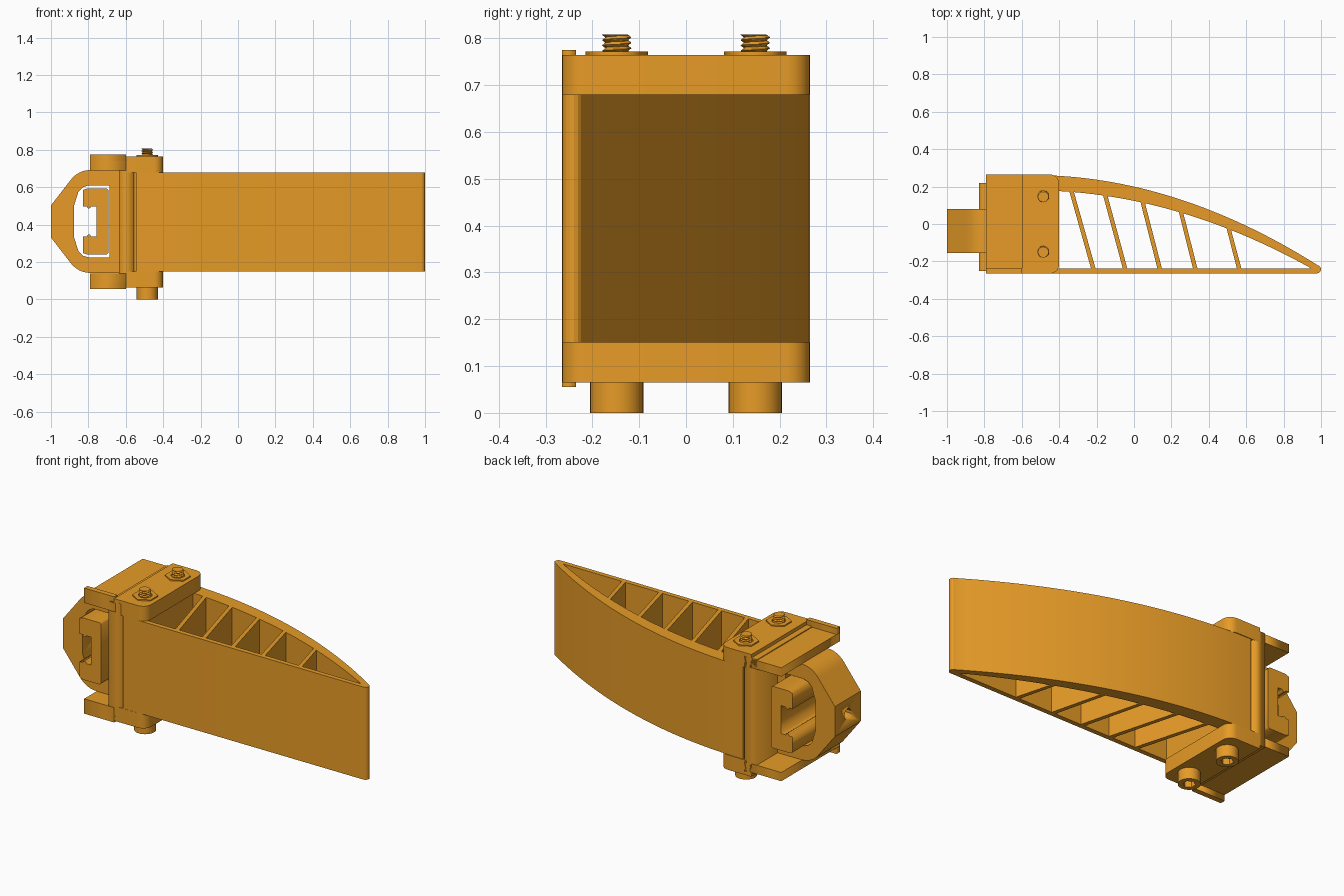
import bpy, bmesh
from math import sin, cos, pi, radians

if "Cube" in bpy.data.objects:
    bpy.data.objects.remove(bpy.data.objects["Cube"])

mat = bpy.data.materials.new("orange_plastic")
mat.diffuse_color = (0.80, 0.33, 0.02, 1)
mat.use_nodes = True
mat.node_tree.nodes["Principled BSDF"].inputs["Base Color"].default_value = mat.diffuse_color


def add_object(name, mesh, smooth=None):
    ob = bpy.data.objects.new(name, mesh)
    bpy.context.collection.objects.link(ob)
    mesh.materials.clear()
    mesh.materials.append(mat)
    if smooth:
        bpy.ops.object.select_all(action='DESELECT')
        bpy.context.view_layer.objects.active = ob
        ob.select_set(True)
        bpy.ops.object.shade_smooth_by_angle(angle=radians(smooth))
    return ob


def prism(name, loops, lo, hi, axis='Z', smooth=None):
    """Extrude an outline (first loop) with holes (other loops) from lo to hi."""
    cu = bpy.data.curves.new(name, 'CURVE')
    cu.dimensions, cu.fill_mode, cu.extrude = '2D', 'BOTH', (hi - lo) / 2
    for loop in loops:
        sp = cu.splines.new('POLY')
        sp.points.add(len(loop) - 1)
        for p, (u, v) in zip(sp.points, loop):
            p.co = (u, v, 0, 1)
        sp.use_cyclic_u = True
    tmp = bpy.data.objects.new(name + "_outline", cu)
    bpy.context.collection.objects.link(tmp)
    dg = bpy.context.evaluated_depsgraph_get()
    mesh = bpy.data.meshes.new_from_object(tmp.evaluated_get(dg))
    bpy.data.objects.remove(tmp)
    bm = bmesh.new()
    bm.from_mesh(mesh)
    bmesh.ops.remove_doubles(bm, verts=bm.verts, dist=1e-5)
    bmesh.ops.recalc_face_normals(bm, faces=bm.faces)
    mid = (lo + hi) / 2
    for v in bm.verts:
        x, y, z = v.co
        v.co = (x, y, z + mid) if axis == 'Z' else (x, mid - z, y)
    bm.to_mesh(mesh)
    bm.free()
    mesh.name = name
    return add_object(name, mesh, smooth)


def rect(x0, x1, y0, y1):
    return [(x0, y0), (x1, y0), (x1, y1), (x0, y1)]


def circle(cx, cy, r, n=32, start=0.0):
    return [(cx + r * cos(start + 2 * pi * i / n), cy + r * sin(start + 2 * pi * i / n)) for i in range(n)]


def arc(cx, cy, r, a0, a1, n=6):
    return [(cx + r * cos(radians(a0 + (a1 - a0) * i / n)),
             cy + r * sin(radians(a0 + (a1 - a0) * i / n))) for i in range(n + 1)]


# Finger: curved back, flat front, slanted ribs between the cells
def outer(x):
    return 0.262 - 0.2055 * (x + 0.55) ** 2


def inner(x):
    return 0.18 - 0.186 * (x + 0.55) ** 2


FLOOR, W = -0.237, 0.024
ribs = [(-0.345, -0.23), (-0.165, -0.06), (0.035, 0.125), (0.24, 0.315), (0.495, 0.55)]
lefts = [(-0.41, -0.41)] + [(t + W, b + W) for t, b in ribs]
rights = ribs + [(0.93, 0.945)]
cells = []
for (lt, lb), (rt, rb) in zip(lefts, rights):
    cells.append([(lb, FLOOR), (rb, FLOOR)] +
                 [(rt + (lt - rt) * i / 8, max(inner(rt + (lt - rt) * i / 8), FLOOR + 0.004)) for i in range(9)])
back = [(0.985 - 1.53 * i / 32, outer(0.985 - 1.53 * i / 32)) for i in range(33)]
finger = [(-0.545, -0.264)] + arc(0.978, -0.242, 0.022, -90, 55) + back
prism("finger", [finger] + cells, 0.15, 0.68, smooth=20)

# Clamp plates above and below the finger, with thin arms and lips
clamp = [(-0.60, -0.265)] + arc(-0.45, -0.215, 0.05, -90, 0) + arc(-0.45, 0.215, 0.05, 0, 90) + [(-0.60, 0.265)]
for tag, s in (("upper", 1), ("lower", -1)):
    def span(a, b):
        return sorted((0.415 + s * a, 0.415 + s * b))
    prism(tag + "_clamp_plate", [clamp], *span(0.265, 0.35), smooth=30)
    prism(tag + "_mount_arm", [rect(-0.79, -0.59, -0.265, 0.265)], *span(0.275, 0.325))
    prism(tag + "_mount_lip", [rect(-0.79, -0.60, -0.265, -0.235)], *span(0.275, 0.36))

# Wall joining the plates, and the core closing the thin slot behind the finger
prism("mount_wall", [rect(-0.635, -0.557, -0.265, 0.265)], 0.085, 0.745)
prism("slot_core", [rect(-0.56, -0.54, -0.235, 0.235)], 0.15, 0.68)


# Ring around the slider; half profiles mirrored about z = 0.417
def mirrored(half, c=0.417):
    return half + [(x, 2 * c - z) for x, z in reversed(half)]


ring_out = mirrored([(-0.635, 0.692)] + arc(-0.79, 0.562, 0.13, 90, 145) + [(-1.0, 0.503)])
ring_in = mirrored([(-0.688, 0.609), (-0.80, 0.609), (-0.83, 0.60), (-0.853, 0.577), (-0.877, 0.50)])
ring = prism("mount_ring", [ring_out, ring_in], -0.155, 0.08, 'Y', smooth=25)

# Bolt hole through the nose of the ring
cut = prism("nose_hole_cutter", [circle(0, 0, 0.03, 24)], -0.1, 0.1)
cut.rotation_euler = (0, pi / 2, 0)
cut.location = (-0.95, -0.037, 0.417)
cut.hide_render = True
cut.display_type = 'WIRE'
mod = ring.modifiers.new("nose_hole", 'BOOLEAN')
mod.operation, mod.object, mod.solver = 'DIFFERENCE', cut, 'EXACT'
bpy.context.view_layer.update()
dg = bpy.context.evaluated_depsgraph_get()
drilled = bpy.data.meshes.new_from_object(ring.evaluated_get(dg))
ring.modifiers.clear()
ring.data = drilled
bpy.data.objects.remove(cut)

# C-shaped slider inside the ring
slider = mirrored([(-0.693, 0.585), (-0.702, 0.594), (-0.805, 0.594), (-0.83, 0.585), (-0.83, 0.497),
                   (-0.808, 0.497)] + arc(-0.797, 0.497, 0.011, 180, 360, 4) + [(-0.757, 0.497)])
prism("slot_slider", [slider], -0.251, 0.22, 'Y')


# Threaded bolt end: radius follows a helix
def thread(name, cx, cy, z0, z1, r, depth, pitch, n=24, rows=28):
    bm = bmesh.new()
    grid = []
    for j in range(rows + 1):
        z = z0 + (z1 - z0) * j / rows
        row = []
        for i in range(n):
            a = 2 * pi * i / n
            f = (z / pitch - i / n) % 1.0
            rr = r - depth * abs(2 * f - 1)
            row.append(bm.verts.new((cx + rr * cos(a), cy + rr * sin(a), z)))
        grid.append(row)
    for lo, hi in zip(grid, grid[1:]):
        for i in range(n):
            k = (i + 1) % n
            bm.faces.new((lo[i], lo[k], hi[k], hi[i]))
    bm.faces.new(grid[-1])
    bm.faces.new(grid[0][::-1])
    mesh = bpy.data.meshes.new(name)
    bm.to_mesh(mesh)
    bm.free()
    add_object(name, mesh)


# Two bolts: socket head below, hex nut and thread on top
for tag, y in (("front", -0.148), ("rear", 0.148)):
    x = -0.485
    hexagon = circle(x, y, 0.033, 6, pi / 2)
    prism(tag + "_bolt_head", [circle(x, y, 0.057), hexagon], 0.0, 0.04, smooth=30)
    prism(tag + "_bolt_head_base", [circle(x, y, 0.057)], 0.04, 0.07, smooth=30)
    prism(tag + "_nut", [circle(x, y, 0.067, 6, pi / 2), circle(x, y, 0.036, 24)], 0.75, 0.772)
    thread(tag + "_bolt_thread", x, y, 0.75, 0.808, 0.032, 0.008, 0.0115)
